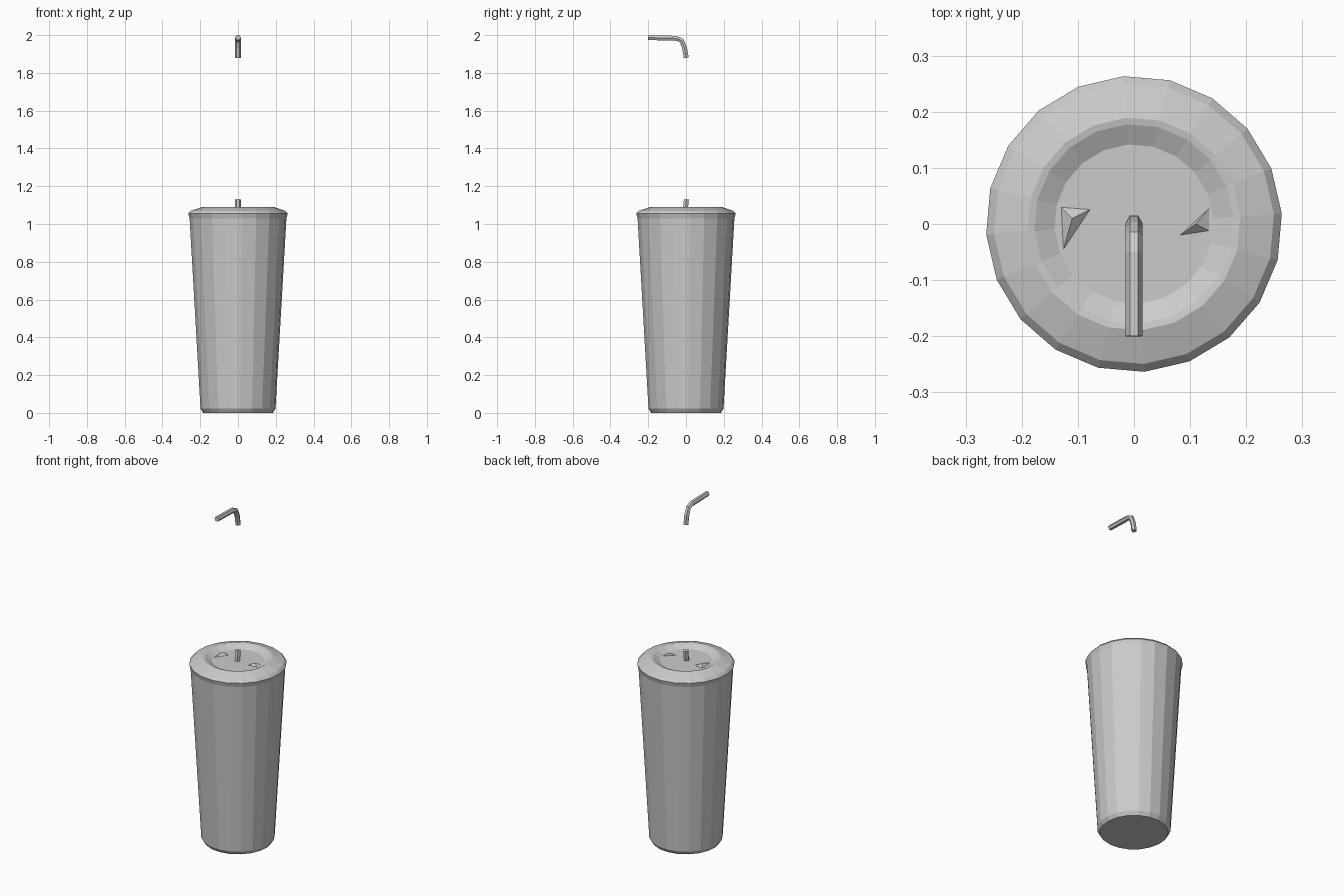
import bpy, bmesh, math
from mathutils import Vector

if "Cube" in bpy.data.objects:
    bpy.data.objects.remove(bpy.data.objects["Cube"])

def finish(name, bm):
    bmesh.ops.recalc_face_normals(bm, faces=bm.faces)
    mesh = bpy.data.meshes.new(name)
    bm.to_mesh(mesh)
    bm.free()
    ob = bpy.data.objects.new(name, mesh)
    bpy.context.collection.objects.link(ob)
    return ob

def skin(bm, rings, caps=(True, True)):
    loops = [[bm.verts.new(p) for p in r] for r in rings]
    n = len(loops[0])
    for a, b in zip(loops, loops[1:]):
        for i in range(n):
            j = (i + 1) % n
            bm.faces.new((a[i], a[j], b[j], b[i]))
    if caps[0]:
        bm.faces.new(loops[0][::-1])
    if caps[1]:
        bm.faces.new(loops[-1])

def lathe(name, profile, sides=20, phase=94, caps=(True, True)):
    bm = bmesh.new()
    angs = [math.radians(phase) + math.tau * i / sides for i in range(sides)]
    skin(bm, [[(r * math.cos(a), r * math.sin(a), z) for a in angs] for r, z in profile], caps)
    return finish(name, bm)

def tube(name, path, radius=0.015, sides=6):
    # path lies in the y-z plane
    pts = [Vector((0, y, z)) for y, z in path]
    side = Vector((1, 0, 0))
    rings = []
    for i, p in enumerate(pts):
        d = (pts[min(i + 1, len(pts) - 1)] - pts[max(i - 1, 0)]).normalized()
        up = d.cross(side)
        rings.append([p + radius * (side * math.cos(t) + up * math.sin(t))
                      for t in (math.tau * k / sides for k in range(sides))])
    bm = bmesh.new()
    skin(bm, rings)
    return finish(name, bm)

def wedge(name, base, peak):
    bm = bmesh.new()
    b = [bm.verts.new((x, y, 1.066)) for x, y in base]
    t = bm.verts.new(peak)
    bm.faces.new(b)
    for i in range(len(b)):
        bm.faces.new((b[i], b[(i + 1) % len(b)], t))
    return finish(name, bm)

# tapered cup with a small chamfer at the foot
lathe("cup_body", [(0.185, 0.0), (0.199, 0.022), (0.257, 1.03)], caps=(True, False))

# lid with a sloping shoulder and a shallow recessed centre
lathe("lid", [(0.257, 1.03), (0.264, 1.055), (0.25, 1.07), (0.19, 1.09),
              (0.178, 1.088), (0.142, 1.07)], caps=(False, True))

# small raised tabs in the lid recess
wedge("lid_tab_left", [(-0.135, 0.035), (-0.13, -0.06), (-0.07, 0.03)], (-0.11, 0.01, 1.085))
wedge("lid_tab_right", [(0.14, 0.035), (0.075, -0.025), (0.14, -0.015)], (0.11, 0.0, 1.085))

# straw: stub in the lid and the separate bent mouthpiece
tube("straw_stub", [(-0.005, 1.06), (0.002, 1.13)])
tube("straw_tip", [(0.001, 1.88), (-0.008, 1.935), (-0.024, 1.972), (-0.05, 1.983), (-0.2, 1.987)])
